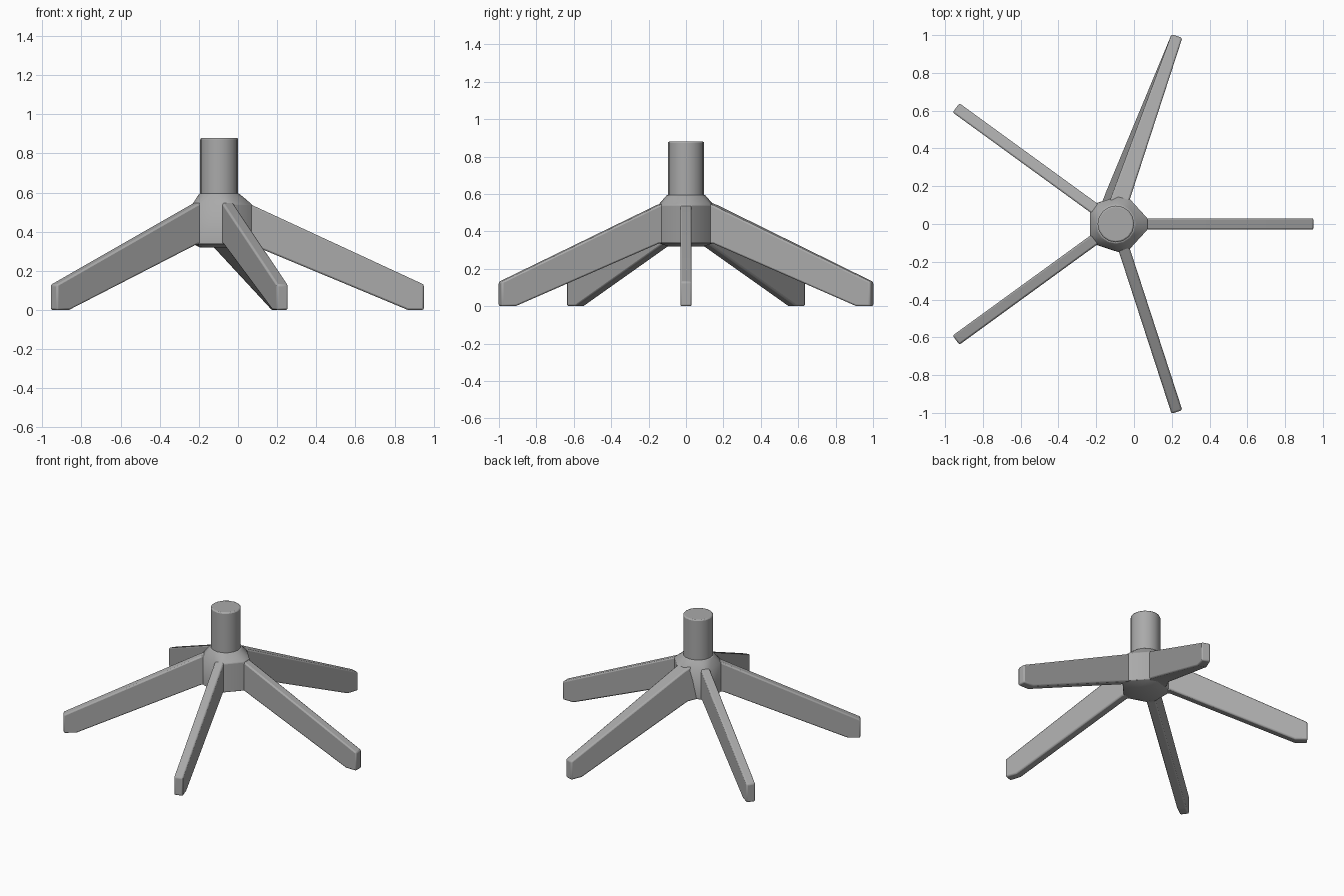
import bpy, bmesh
from math import cos, sin, radians
from mathutils import Vector, Matrix

cube = bpy.data.objects.get("Cube")
if cube:
    bpy.data.objects.remove(cube, do_unlink=True)

CENTRE = Matrix.Translation((-0.096, 0, 0))
HALF = 0.03          # half the thickness of a leg

grey = bpy.data.materials.new("mid_grey")
grey.use_nodes = True
colour = (0.4, 0.4, 0.4, 1)
grey.diffuse_color = colour
grey.node_tree.nodes["Principled BSDF"].inputs["Base Color"].default_value = colour


def finish(name, bm, bevel, turn=0):
    """Turn a bmesh into a softened, shaded object around the column axis."""
    bmesh.ops.recalc_face_normals(bm, faces=bm.faces)
    bm.transform(CENTRE @ Matrix.Rotation(radians(turn), 4, "Z"))
    mesh = bpy.data.meshes.new(name)
    bm.to_mesh(mesh)
    bm.free()
    mesh.materials.append(grey)
    ob = bpy.data.objects.new(name, mesh)
    bpy.context.collection.objects.link(ob)
    mod = ob.modifiers.new("soft_edges", "BEVEL")
    mod.width = bevel
    mod.segments = 2
    mod.limit_method = "ANGLE"
    mod.angle_limit = radians(35)
    bpy.ops.object.select_all(action="DESELECT")
    ob.select_set(True)
    bpy.context.view_layer.objects.active = ob
    bpy.ops.object.shade_smooth_by_angle(angle=radians(35))
    return ob


def ring(radius, z, count):
    return [Vector((radius * cos(radians(360 * i / count)),
                    radius * sin(radians(360 * i / count)), z)) for i in range(count)]


# Central column
bm = bmesh.new()
bmesh.ops.create_cone(bm, cap_ends=True, segments=16, radius1=0.097, radius2=0.097,
                      depth=0.5, matrix=Matrix.Translation((0, 0, 0.63)))
finish("column", bm, 0.008)

# Hub: flat walls between the legs, sloping up to the column
bm = bmesh.new()
points = ring(0.102, 0.595, 16) + ring(0.1, 0.32, 10)
for k in range(5):
    spin = Matrix.Rotation(radians(72 * k), 3, "Z")
    reach = 0.167 if k == 0 else 0.148
    for side in (-HALF, HALF):
        for z in (0.338, 0.54):
            points.append(spin @ Vector((reach, side, z)))
for p in points:
    bm.verts.new(p)
hull = bmesh.ops.convex_hull(bm, input=bm.verts)
bmesh.ops.delete(bm, geom=[v for v in bm.verts if not v.link_faces], context="VERTS")
bmesh.ops.dissolve_limit(bm, angle_limit=radians(2), verts=bm.verts, edges=bm.edges)
finish("hub", bm, 0.004)

# Five legs from one side profile (distance from axis, height)
profile = [(0.06, 0.575), (0.16, 0.54), (1.046, 0.13), (1.046, 0),
           (0.965, 0), (0.16, 0.335), (0.06, 0.335)]
for k in range(5):
    bm = bmesh.new()
    near, far = [[bm.verts.new((r, s, z)) for r, z in profile] for s in (-HALF, HALF)]
    # One rear leg widens towards the hub on one side
    if k == 1:
        for v in far:
            v.co.y += (0.04 if v.co.z > 0.4 else 0.08) * (1.046 - v.co.x)
    bm.faces.new(near)
    bm.faces.new(far[::-1])
    for i in range(len(profile)):
        j = (i + 1) % len(profile)
        bm.faces.new((near[i], far[i], far[j], near[j]))
    finish("leg_%d" % (k + 1), bm, 0.009, 72 * k)
